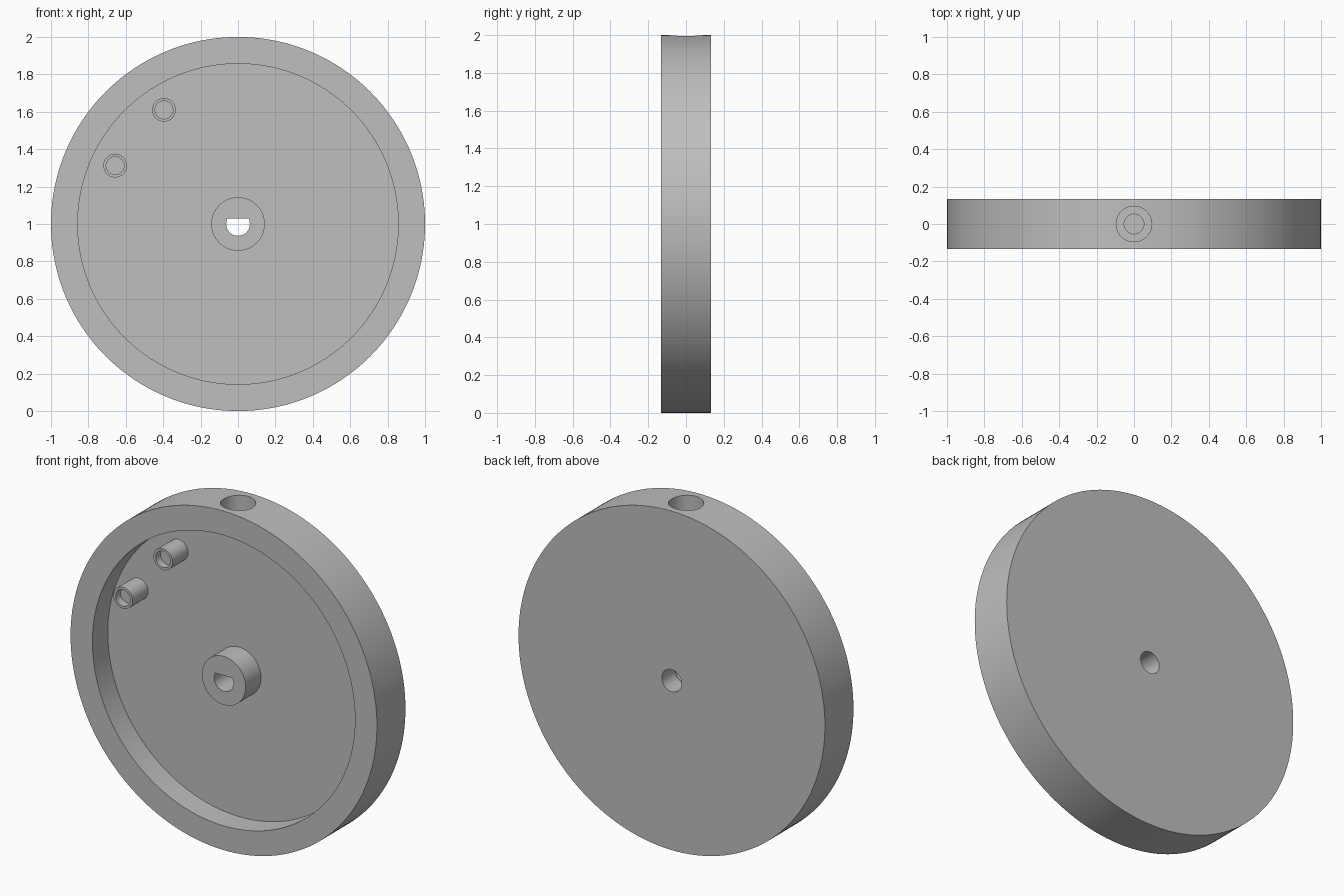
import bpy, bmesh, math
from mathutils import Matrix, Vector

if "Cube" in bpy.data.objects:
    bpy.data.objects.remove(bpy.data.objects["Cube"])

# Plain grey material
grey = bpy.data.materials.new("grey")
grey.use_nodes = True
colour = (0.52, 0.52, 0.52, 1)
grey.diffuse_color = colour
grey.node_tree.nodes["Principled BSDF"].inputs["Base Color"].default_value = colour

FRONT, BACK = -0.133, 0.133
FLOOR = 0.01
CENTRE = Vector((0, 0, 1))


def finish(bm, name, location):
    bmesh.ops.remove_doubles(bm, verts=bm.verts, dist=1e-5)
    bmesh.ops.recalc_face_normals(bm, faces=bm.faces)
    mesh = bpy.data.meshes.new(name)
    bm.to_mesh(mesh)
    bm.free()
    mesh.materials.append(grey)
    obj = bpy.data.objects.new(name, mesh)
    obj.location = location
    bpy.context.collection.objects.link(obj)
    return obj


def lathe(name, profile, location, steps):
    """Turn a profile of (radius, y) points about the y axis."""
    bm = bmesh.new()
    verts = [bm.verts.new((r, y, 0)) for r, y in profile]
    edges = [bm.edges.new(pair) for pair in zip(verts, verts[1:])]
    bmesh.ops.spin(bm, geom=verts + edges, cent=(0, 0, 0), axis=(0, 1, 0),
                   angle=math.tau, steps=steps, use_merge=True)
    return finish(bm, name, location)


def smooth(obj):
    bpy.ops.object.select_all(action="DESELECT")
    obj.select_set(True)
    bpy.context.view_layer.objects.active = obj
    bpy.ops.object.shade_smooth_by_angle(angle=math.radians(30))


def cut(obj, cutter):
    cutter.hide_render = True
    mod = obj.modifiers.new("cut", "BOOLEAN")
    mod.operation = "DIFFERENCE"
    mod.solver = "EXACT"
    mod.object = cutter
    bpy.context.view_layer.objects.active = obj
    bpy.ops.object.modifier_apply(modifier=mod.name)
    bpy.data.objects.remove(cutter)


# Wheel: solid back, raised rim and central hub in one turned profile
wheel = lathe("wheel", [(0, FRONT), (0.143, FRONT), (0.143, FLOOR), (0.857, FLOOR),
                        (0.857, FRONT), (1, FRONT), (1, BACK), (0, BACK)], CENTRE, 160)

# Round bore through the back plate
cut(wheel, lathe("bore_cutter", [(0, FLOOR), (0.065, FLOOR), (0.065, 0.2), (0, 0.2)],
                 CENTRE, 48))

# D-shaped shaft socket through the hub: circle with a flat on top
bm = bmesh.new()
flat = math.asin(0.03 / 0.063)
sweep = math.pi + 2 * flat
arc = [math.pi - flat + sweep * i / 40 for i in range(41)]
face = bm.faces.new([bm.verts.new((0.063 * math.cos(a), -0.2, 0.063 * math.sin(a)))
                     for a in arc])
side = bmesh.ops.extrude_face_region(bm, geom=[face])["geom"]
bmesh.ops.translate(bm, vec=(0, 0.23, 0),
                    verts=[v for v in side if isinstance(v, bmesh.types.BMVert)])
cut(wheel, finish(bm, "socket_cutter", CENTRE))

# Stepped blind hole in the top of the rim
step = lathe("rim_hole_cutter", [(0, -0.2), (0.095, -0.2), (0.095, 0.1), (0.053, 0.1),
                                 (0.053, 0.13), (0, 0.13)], (0, 0, 2), 64)
step.data.transform(Matrix.Rotation(math.radians(-90), 4, "X"))
cut(wheel, step)
smooth(wheel)

# Two hollow posts standing on the recessed face
for name, x, z in (("upper_post", -0.396, 1.61), ("lower_post", -0.657, 1.312)):
    smooth(lathe(name, [(0, FRONT + 0.045), (0.048, FRONT + 0.045), (0.048, FRONT),
                        (0.063, FRONT), (0.063, FLOOR)], (x, 0, z), 48))
